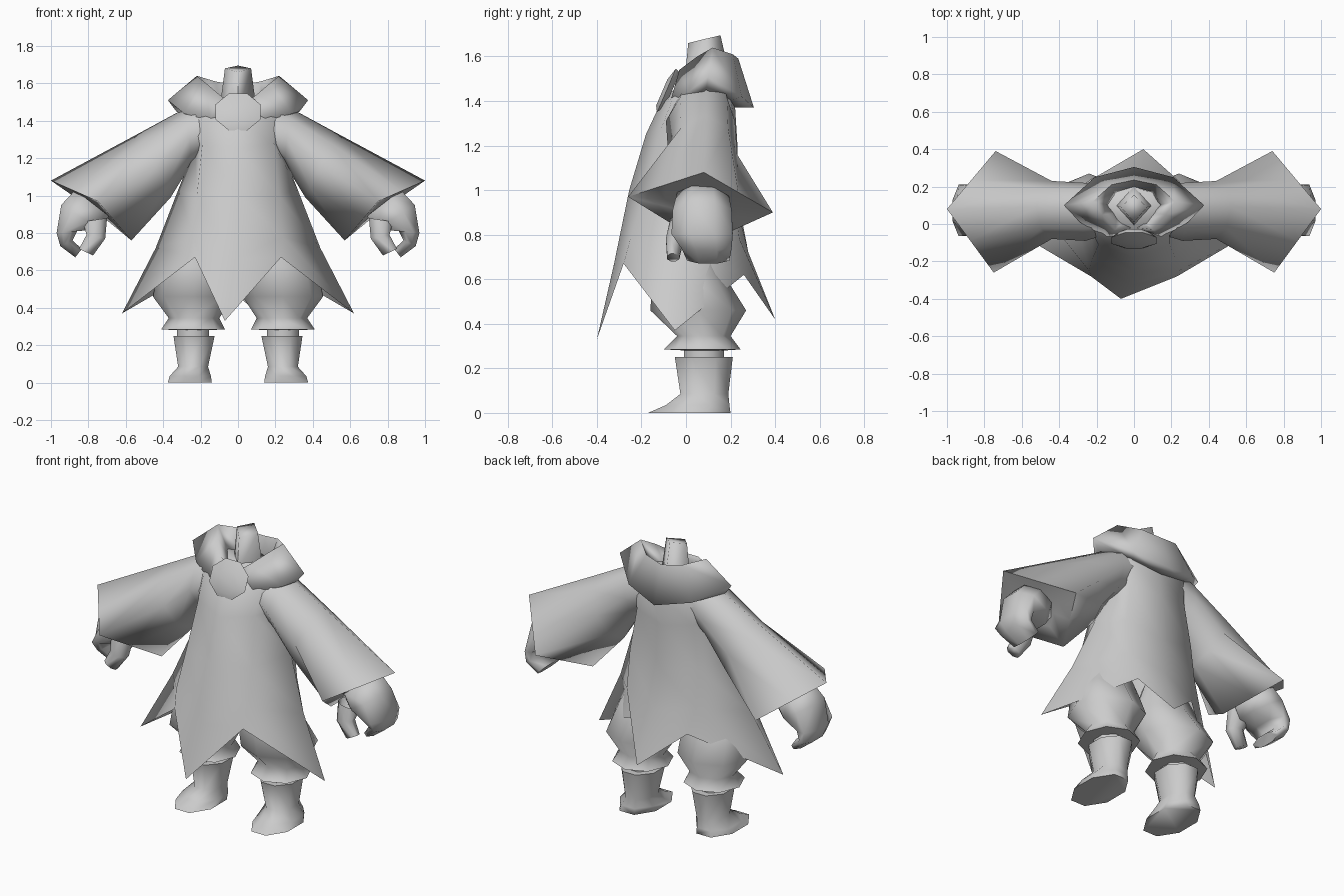
import bpy, bmesh, math
from mathutils import Vector

if "Cube" in bpy.data.objects:
    bpy.data.objects.remove(bpy.data.objects["Cube"])

cloth = bpy.data.materials.new("plain_grey")
cloth.diffuse_color = (0.6, 0.6, 0.6, 1)
cloth.use_nodes = True
cloth.node_tree.nodes["Principled BSDF"].inputs["Base Color"].default_value = cloth.diffuse_color


def loft(name, rings, caps=(False, False), closed=True, mirror=False, angle=85):
    """Skin a list of equal-length point rings."""
    bm = bmesh.new()
    vs = [[bm.verts.new(p) for p in r] for r in rings]
    n = len(vs[0])
    for a, b in zip(vs, vs[1:]):
        for i in range(n if closed else n - 1):
            j = (i + 1) % n
            bm.faces.new((a[i], a[j], b[j], b[i]))
    if caps[0]:
        bm.faces.new(vs[0])
    if caps[1]:
        bm.faces.new(vs[-1])
    bmesh.ops.recalc_face_normals(bm, faces=bm.faces)
    me = bpy.data.meshes.new(name)
    bm.to_mesh(me)
    bm.free()
    me.materials.append(cloth)
    ob = bpy.data.objects.new(name, me)
    bpy.context.collection.objects.link(ob)
    if mirror:
        ob.modifiers.new("mirror", 'MIRROR').use_axis[0] = True
    bpy.ops.object.select_all(action='DESELECT')
    ob.select_set(True)
    bpy.context.view_layer.objects.active = ob
    bpy.ops.object.shade_smooth_by_angle(angle=math.radians(angle))
    return ob


def octagon(pointed=False):
    """Unit octagon with flat sides, or corners, touching -1 and 1."""
    k, t0 = (1, 0) if pointed else (1 / math.cos(math.pi / 8), math.pi / 8)
    return [(k * math.cos(t), k * math.sin(t))
            for t in (t0 + i * math.pi / 4 for i in range(8))]


def flat_ring(x0, x1, y0, y1, z, pointed=False):
    return [((x0 + x1) / 2 + c * (x1 - x0) / 2, (y0 + y1) / 2 + s * (y1 - y0) / 2, z)
            for c, s in octagon(pointed)]


def slant_ring(a, b, y0, y1):
    """Ring spanning a to b (x, z) and y0 to y1."""
    return [((a[0] + b[0]) / 2 + c * (b[0] - a[0]) / 2,
             (y0 + y1) / 2 + s * (y1 - y0) / 2,
             (a[1] + b[1]) / 2 + c * (b[1] - a[1]) / 2) for c, s in octagon()]


# Robe: front, front diagonal, side, back diagonal, back at each level
def robe_ring(f, fd, s, bd, b):
    flip = [(-p[0], p[1], p[2]) for p in (bd, s, fd)]
    return [f, fd, s, bd, b] + flip


loft("robe", [
    robe_ring((0, 0, 1.5), (.07, .03, 1.51), (.14, .10, 1.52), (.08, .17, 1.5), (0, .20, 1.5)),
    robe_ring((0, -.11, 1.40), (.19, -.06, 1.41), (.30, .09, 1.455), (.19, .20, 1.42), (0, .22, 1.38)),
    robe_ring((0, -.18, 1.25), (.19, -.11, 1.28), (.23, .08, 1.26), (.19, .20, 1.26), (0, .23, 1.22)),
    robe_ring((0, -.255, 1.0), (.22, -.18, 1.0), (.32, .05, 1.03), (.23, .21, 1.0), (0, .235, .95)),
    robe_ring((-.02, -.325, .66), (.24, -.25, .78), (.44, 0, .72), (.23, .24, .78), (.02, .28, .72)),
    robe_ring((-.07, -.40, .33), (.23, -.28, .67), (.62, -.05, .37), (.19, .26, .62), (.05, .40, .42)),
], caps=(True, False), angle=180)


# Sleeves: four main points per ring, with points between them
def sleeve_ring(pts, bulge):
    p = [Vector(q) for q in pts]
    c = sum(p, Vector()) / 4
    out = []
    for i in range(4):
        a, b = p[i], p[(i + 1) % 4]
        out += [a, c + (a + b - 2 * c) * bulge]
    return out


cuff = sleeve_ring([(1.0, .08, 1.08), (.75, -.26, .97), (.57, .08, .76), (.74, .39, .90)], .5)
mid = sum(cuff, Vector()) / 8
inner = [mid + (p - mid) * .5 + Vector((-.005, 0, .01)) for p in cuff]
loft("sleeves", [
    sleeve_ring([(.16, .09, 1.50), (.16, -.06, 1.36), (.20, .08, 1.20), (.16, .20, 1.37)], .7),
    sleeve_ring([(.28, .09, 1.468), (.26, -.09, 1.31), (.25, .08, 1.17), (.26, .22, 1.31)], .68),
    sleeve_ring([(.52, .09, 1.338), (.44, -.08, 1.16), (.36, .08, .99), (.44, .23, 1.16)], .68),
    cuff, inner], caps=(False, True), mirror=True, angle=100)

# Hands: palm curling into fingers, plus thumb
loft("hands", [
    slant_ring((.69, .89), (.87, 1.03), -.04, .19),
    slant_ring((.74, .82), (.945, .95), -.06, .205),
    slant_ring((.86, .81), (.97, .80), -.065, .21),
    slant_ring((.885, .76), (.95, .73), -.02, .205),
    slant_ring((.835, .715), (.87, .67), .005, .195),
], caps=(True, True), mirror=True)
loft("thumbs", [
    slant_ring((.70, .88), (.83, .86), -.07, .04),
    slant_ring((.71, .77), (.81, .79), -.09, -.01),
    slant_ring((.775, .68), (.85, .715), -.085, -.03),
], caps=(False, True), mirror=True)

# Trousers with flared cuffs, ankles and boots
loft("trousers", [
    flat_ring(.08, .32, -.10, .10, .80, True),
    flat_ring(.01, .42, -.15, .17, .62, True),
    flat_ring(.025, .455, -.16, .27, .46, True),
    flat_ring(.10, .37, -.04, .20, .345, True),
    flat_ring(.07, .41, -.10, .245, .285, True),
    flat_ring(.16, .33, 0, .17, .28, True),
], caps=(False, True), mirror=True)
loft("ankles", [flat_ring(.155, .325, -.01, .17, .30), flat_ring(.155, .325, -.01, .17, .24)],
     mirror=True)
loft("boots", [
    flat_ring(.125, .345, -.05, .21, .25),
    flat_ring(.16, .32, -.025, .19, .085),
    flat_ring(.145, .365, -.09, .195, .035),
    flat_ring(.14, .375, -.17, .20, 0),
], caps=(True, True), mirror=True, angle=88)

# Collar: sections of inner, top, outer and under points, front to back
half = [
    [(.01, .02, 1.45), (.02, -.02, 1.48), (.03, -.06, 1.43), (.03, 0, 1.39)],
    [(.05, .02, 1.46), (.10, -.03, 1.54), (.15, -.07, 1.40), (.13, 0, 1.39)],
    [(.09, .06, 1.48), (.17, .05, 1.60), (.29, .01, 1.44), (.24, .05, 1.41)],
    [(.13, .10, 1.50), (.22, .12, 1.64), (.375, .10, 1.51), (.33, .09, 1.45)],
    [(.10, .17, 1.50), (.12, .21, 1.61), (.21, .25, 1.42), (.18, .20, 1.40)],
    [(0, .20, 1.50), (0, .235, 1.59), (0, .305, 1.37), (0, .22, 1.37)],
]
other = [[(-x, y, z) for x, y, z in s] for s in reversed(half[:-1])]
loft("collar", half + other, caps=(True, True), angle=110)

# Neck stub
loft("neck", [
    [(0, -.01, 1.45), (.10, .10, 1.45), (0, .21, 1.45), (-.10, .10, 1.45)],
    [(0, .01, 1.66), (.07, .09, 1.68), (0, .155, 1.695), (-.07, .09, 1.68)],
], caps=(False, True), angle=95)


# Clasp: shallow domed octagonal disc leaning back at the throat
def clasp_ring(r, d):
    return [(.12 * r * c, -.088 - .035 * d + .042 * r * s, 1.447 + .098 * r * s - .015 * d)
            for c, s in octagon()]


loft("clasp", [clasp_ring(.7, -.9), clasp_ring(1, 0), clasp_ring(.6, .6)],
     caps=(True, True))
